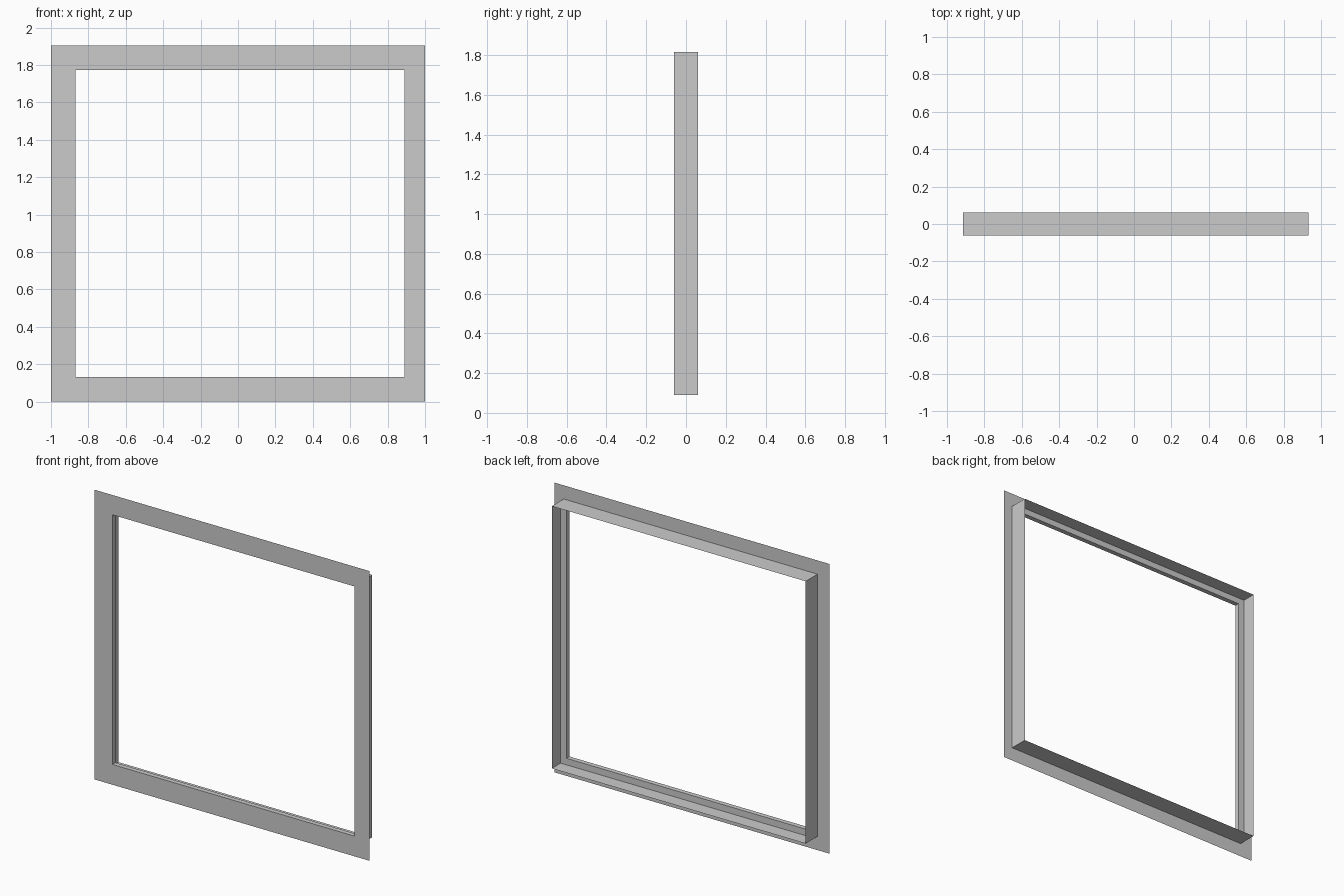
import bpy, bmesh

if "Cube" in bpy.data.objects:
    bpy.data.objects.remove(bpy.data.objects["Cube"])

H = 1.904            # overall height
D = 0.0615           # half depth
STEP = -0.03         # y of the inner ledge


def ring(left, right, top, bottom, y):
    """Rectangle inset from the overall outline by the given margins."""
    l, r, b, t = -1 + left, 1 - right, bottom, H - top
    return [(l, y, b), (r, y, b), (r, y, t), (l, y, t)]


def loft(name, rings):
    """Join successive rectangles with quads."""
    bm = bmesh.new()
    loops = [[bm.verts.new(p) for p in pts] for pts in rings]
    for a, b in zip(loops, loops[1:]):
        for i in range(4):
            j = (i + 1) % 4
            bm.faces.new((a[i], a[j], b[j], b[i]))
    mesh = bpy.data.meshes.new(name)
    bm.to_mesh(mesh)
    bm.free()
    obj = bpy.data.objects.new(name, mesh)
    bpy.context.collection.objects.link(obj)
    return obj


outer = (0, 0, 0, 0)
opening = (0.13, 0.11, 0.13, 0.133)
wall = (0.087, 0.067, 0.09, 0.09)

# Front trim plate, turning back into the inner lip and ledge
loft("front_trim", [ring(*outer, -D), ring(*opening, -D),
                    ring(*opening, STEP), ring(*wall, STEP)])

# Thin casing wall behind the trim
loft("casing_wall", [ring(*wall, D), ring(*wall, -D)])
